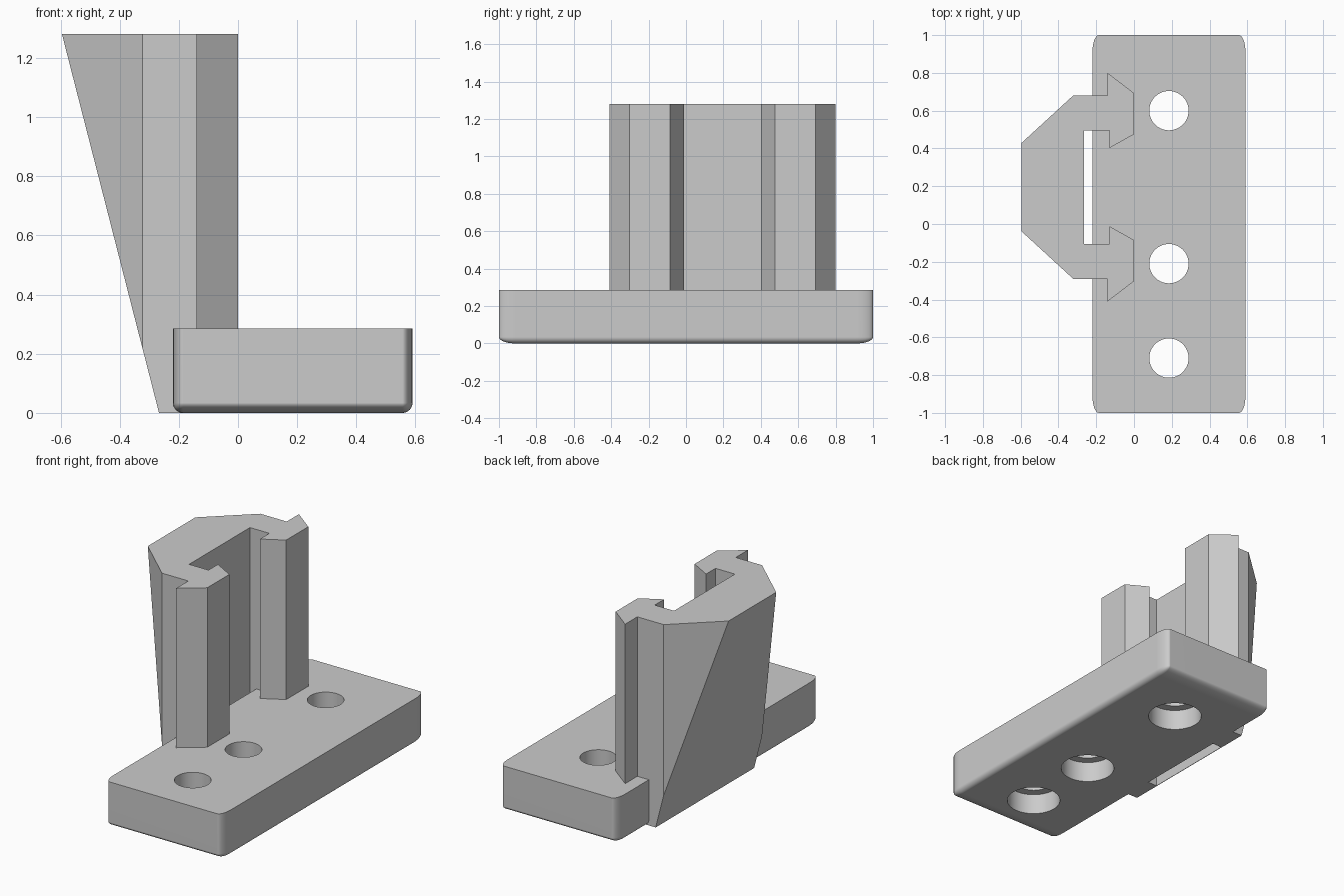
import bpy
import bmesh
from mathutils import Matrix, Vector

cube = bpy.data.objects.get("Cube")
if cube:
    bpy.data.objects.remove(cube, do_unlink=True)

grey = bpy.data.materials.new("plain grey")
grey.use_nodes = True
grey.diffuse_color = (0.6, 0.6, 0.6, 1)
grey.node_tree.nodes["Principled BSDF"].inputs["Base Color"].default_value = (0.6, 0.6, 0.6, 1)

HEIGHT = 1.28
PLATE_TOP = 0.285
MID_Y = 0.195


def finish(name, bm):
    bmesh.ops.recalc_face_normals(bm, faces=bm.faces)
    mesh = bpy.data.meshes.new(name)
    bm.to_mesh(mesh)
    bm.free()
    mesh.materials.append(grey)
    obj = bpy.data.objects.new(name, mesh)
    bpy.context.collection.objects.link(obj)
    return obj


def cylinder(name, x, y, radius, bottom, top):
    bm = bmesh.new()
    bmesh.ops.create_cone(bm, cap_ends=True, segments=64, radius1=radius, radius2=radius,
                          depth=top - bottom,
                          matrix=Matrix.Translation((x, y, (bottom + top) / 2)))
    return finish(name, bm)


def combine(target, other, operation):
    mod = target.modifiers.new(operation.lower(), "BOOLEAN")
    mod.operation = operation
    mod.solver = "EXACT"
    mod.object = other
    bpy.context.view_layer.objects.active = target
    bpy.ops.object.modifier_apply(modifier=mod.name)
    bpy.data.objects.remove(other, do_unlink=True)


# Base plate: rounded below and at the corners, with the rounding stretched along y
STRETCH = 2.6
bm = bmesh.new()
bmesh.ops.create_cube(bm, size=1)
bmesh.ops.scale(bm, vec=(0.81, 2 / STRETCH, PLATE_TOP), verts=bm.verts)
bmesh.ops.translate(bm, vec=(0.185, 0, PLATE_TOP / 2), verts=bm.verts)
round_edges = [e for e in bm.edges if min(v.co.z for v in e.verts) < 0.01]
bmesh.ops.bevel(bm, geom=round_edges, offset=0.034, segments=8, profile=0.5, affect="EDGES")
bmesh.ops.scale(bm, vec=(1, STRETCH, 1), verts=bm.verts)
plate = finish("mounting_bracket", bm)

# Upright clip: mirrored channel outline with two arrow-shaped lips
half = [(-0.6, 0.23), (-0.322, 0.485), (-0.14, 0.485), (-0.14, 0.605), (0, 0.498),
        (0, 0.28), (-0.13, 0.207), (-0.13, 0.3), (-0.264, 0.3)]
outline = half + [(x, -v) for x, v in reversed(half)]
bm = bmesh.new()
floor = bm.faces.new([bm.verts.new((x, MID_Y + v, 0)) for x, v in outline])
raised = bmesh.ops.extrude_face_region(bm, geom=[floor])["geom"]
bmesh.ops.translate(bm, vec=(0, 0, HEIGHT),
                    verts=[g for g in raised if isinstance(g, bmesh.types.BMVert)])
bmesh.ops.recalc_face_normals(bm, faces=bm.faces)

# Sloping back, cut from the top rear edge down to the foot
foot = Vector((-0.267, 0, 0))
slope = Vector((-0.595, 0, HEIGHT)) - foot
cut = bmesh.ops.bisect_plane(bm, geom=bm.verts[:] + bm.edges[:] + bm.faces[:], plane_co=foot,
                             plane_no=(-slope.z, 0, slope.x), clear_outer=True)
rim = [g for g in cut["geom_cut"] if isinstance(g, bmesh.types.BMEdge)]
bmesh.ops.contextual_create(bm, geom=rim)
clip = finish("upright_clip", bm)
combine(plate, clip, "UNION")

# Screw holes, counterbored from below
for y in (0.6, -0.21, -0.71):
    combine(plate, cylinder("hole_cutter", 0.185, y, 0.104, -0.1, 0.5), "DIFFERENCE")
    combine(plate, cylinder("counterbore_cutter", 0.185, y, 0.157, -0.1, 0.13), "DIFFERENCE")

# Smooth roundings, crisp edges elsewhere
bpy.ops.object.select_all(action="DESELECT")
plate.select_set(True)
bpy.context.view_layer.objects.active = plate
bpy.ops.object.shade_smooth_by_angle(angle=0.5)
weighted = plate.modifiers.new("even_shading", "WEIGHTED_NORMAL")
weighted.keep_sharp = True
